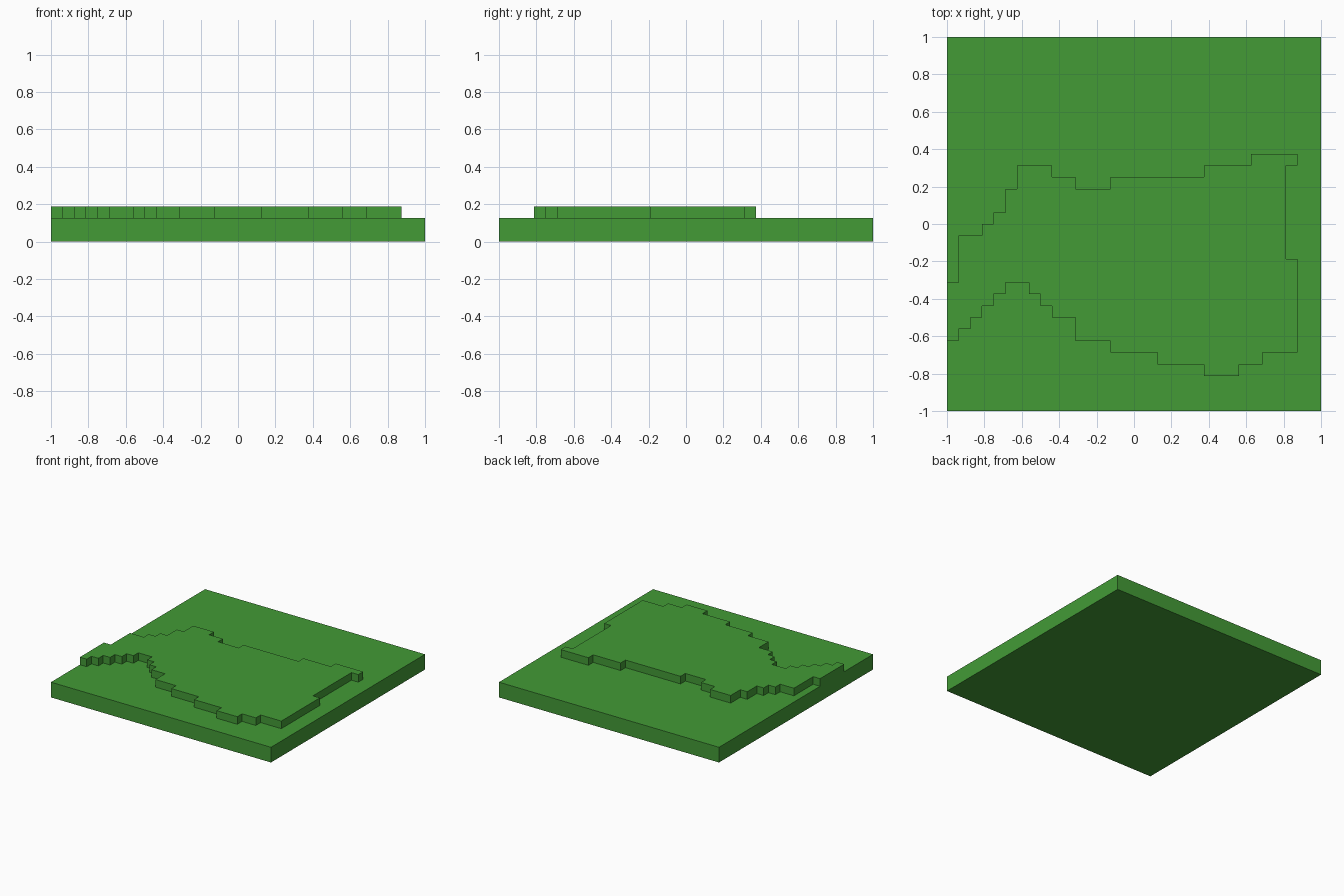
import bpy
import bmesh

if "Cube" in bpy.data.objects:
    bpy.data.objects.remove(bpy.data.objects["Cube"], do_unlink=True)

CELL = 1 / 16  # grid step of the terrain tile

green = bpy.data.materials.new("grass_green")
green.use_nodes = True
GREEN = (0.056, 0.328, 0.037, 1)
green.diffuse_color = GREEN
bsdf = next(n for n in green.node_tree.nodes if n.type == 'BSDF_PRINCIPLED')
bsdf.inputs["Base Color"].default_value = GREEN
bsdf.inputs["Roughness"].default_value = 0.8


def slab(name, outline, z0, z1):
    """Extrude an outline given in grid cells from z0 up to z1."""
    bm = bmesh.new()
    face = bm.faces.new([bm.verts.new((x * CELL, y * CELL, z0)) for x, y in outline])
    ext = bmesh.ops.extrude_face_region(bm, geom=[face])
    top = [v for v in ext["geom"] if isinstance(v, bmesh.types.BMVert)]
    bmesh.ops.translate(bm, verts=top, vec=(0, 0, z1 - z0))
    bmesh.ops.recalc_face_normals(bm, faces=bm.faces)
    mesh = bpy.data.meshes.new(name)
    bm.to_mesh(mesh)
    bm.free()
    mesh.materials.append(green)
    obj = bpy.data.objects.new(name, mesh)
    bpy.context.collection.objects.link(obj)
    return obj


def staircase(start_x, steps):
    """Turn (end_x, y) steps into the corner points of a stepped edge."""
    points, x = [], start_x
    for end_x, y in steps:
        points += [(x, y), (end_x, y)]
        x = end_x
    return points


# Square ground slab
slab("ground_slab", [(-16, -16), (16, -16), (16, 16), (-16, 16)], 0, 2 * CELL)

# Raised plateau: back edge left to right, notched right side, front edge back again
back_edge = staircase(-16, [(-15, -5), (-13, -1), (-12, 0), (-11, 1), (-10, 3), (-7, 5),
                            (-5, 4), (-2, 3), (6, 4), (10, 5), (14, 6)])
right_notch = [(14, 5), (13, 5), (13, -3), (14, -3)]
front_edge = staircase(14, [(11, -11), (9, -12), (6, -13), (2, -12), (-2, -11), (-5, -10),
                            (-7, -8), (-8, -7), (-9, -6), (-11, -5), (-12, -6), (-13, -7),
                            (-14, -8), (-15, -9), (-16, -10)])
slab("raised_plateau", back_edge + right_notch + front_edge, 2 * CELL, 3 * CELL)
